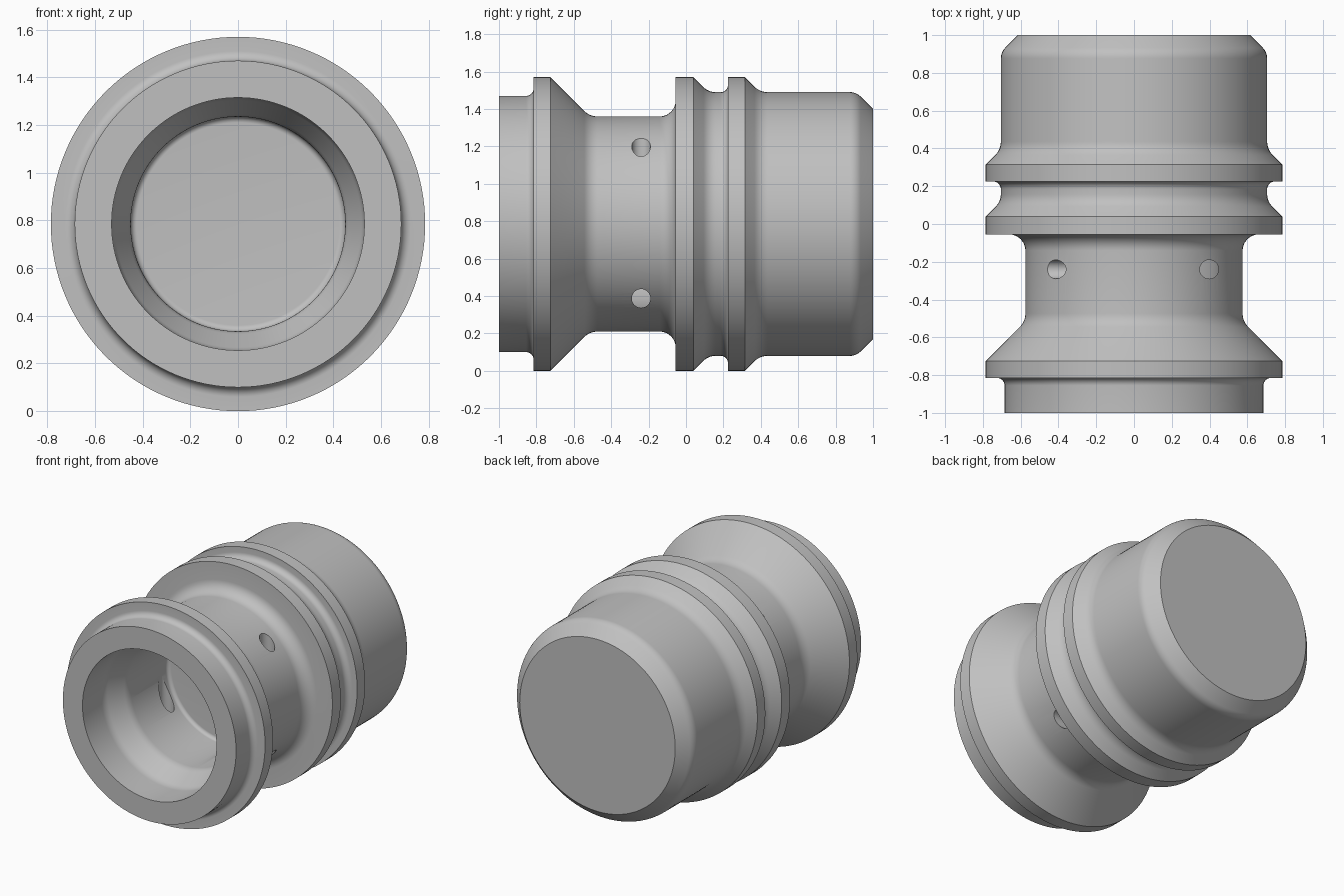
import bpy
import bmesh
from math import radians, sin, tan, tau
from mathutils import Matrix, Vector

AXIS_Z = 0.785   # height of the turning axis

cube = bpy.data.objects.get("Cube")
if cube:
    bpy.data.objects.remove(cube, do_unlink=True)

grey = bpy.data.materials.new("plain grey")
grey.use_nodes = True
grey.diffuse_color = (0.53, 0.53, 0.53, 1)
grey.node_tree.nodes["Principled BSDF"].inputs["Base Color"].default_value = (0.53, 0.53, 0.53, 1)


def fillet(corners, steps=6):
    """Round each (y, radius, fillet) corner of a profile with an arc."""
    points = []
    for i, (y, r, size) in enumerate(corners):
        p = Vector((y, r))
        if not size:
            points.append(p)
            continue
        a = (Vector(corners[i - 1][:2]) - p).normalized()
        b = (Vector(corners[i + 1][:2]) - p).normalized()
        half = a.angle(b) / 2
        centre = p + (a + b).normalized() * size / sin(half)
        start = p + a * size / tan(half) - centre
        end = p + b * size / tan(half) - centre
        for k in range(steps + 1):
            points.append(centre + start.lerp(end, k / steps).normalized() * size)
    return points


def mesh_object(name, bm):
    mesh = bpy.data.meshes.new(name)
    bm.to_mesh(mesh)
    bm.free()
    mesh.materials.append(grey)
    obj = bpy.data.objects.new(name, mesh)
    bpy.context.collection.objects.link(obj)
    return obj


# Turned body: blind stepped bore, then the outside from front to back
bore = [(-0.15, 0, 0), (-0.15, 0.45, 0.025), (-0.60, 0.45, 0.12),
        (-0.76, 0.53, 0.12), (-1, 0.53, 0)]
front_collar = [(-1, 0.685, 0), (-0.815, 0.685, 0.04), (-0.815, 0.785, 0), (-0.725, 0.785, 0)]
neck = [(-0.515, 0.575, 0.1), (-0.055, 0.575, 0.085)]
ring_pair = [(-0.055, 0.785, 0), (0.04, 0.785, 0), (0.12, 0.705, 0.09), (0.225, 0.705, 0.04),
             (0.225, 0.785, 0), (0.315, 0.785, 0)]
rear_barrel = [(0.395, 0.705, 0.1), (0.91, 0.705, 0.08), (1, 0.615, 0), (1, 0, 0)]

# The end points on the axis only guide the fillets; the two discs are filled after turning
profile = fillet(bore + front_collar + neck + ring_pair + rear_barrel)[1:-1]
bm = bmesh.new()
verts = [bm.verts.new((r, y, 0)) for y, r in profile]
edges = [bm.edges.new(pair) for pair in zip(verts, verts[1:])]
bmesh.ops.spin(bm, geom=verts + edges, cent=(0, 0, 0), axis=(0, 1, 0), angle=tau, steps=128)
bmesh.ops.remove_doubles(bm, verts=bm.verts[:], dist=0.0001)
bmesh.ops.holes_fill(bm, edges=[e for e in bm.edges if e.is_boundary], sides=0)
bmesh.ops.recalc_face_normals(bm, faces=bm.faces[:])
body = mesh_object("turned_body", bm)

# Four holes entering the bore at a tangent, each a quarter turn apart
bm = bmesh.new()
for k in range(4):
    place = Matrix.Rotation(radians(90 * k), 4, 'Y') @ Matrix.Translation((0.398, -0.24, 0.35))
    bmesh.ops.create_cone(bm, cap_ends=True, segments=40, radius1=0.05, radius2=0.05,
                          depth=0.7, matrix=place)
cutter = mesh_object("hole_cutter", bm)
cutter.hide_render = True

cut = body.modifiers.new("tangential holes", 'BOOLEAN')
cut.operation = 'DIFFERENCE'
cut.solver = 'MANIFOLD'
cut.object = cutter
bpy.ops.object.select_all(action='DESELECT')
body.select_set(True)
bpy.context.view_layer.objects.active = body
bpy.ops.object.modifier_apply(modifier=cut.name)
bpy.data.objects.remove(cutter, do_unlink=True)

body.location.z = AXIS_Z
bpy.ops.object.shade_smooth_by_angle(angle=radians(25))
